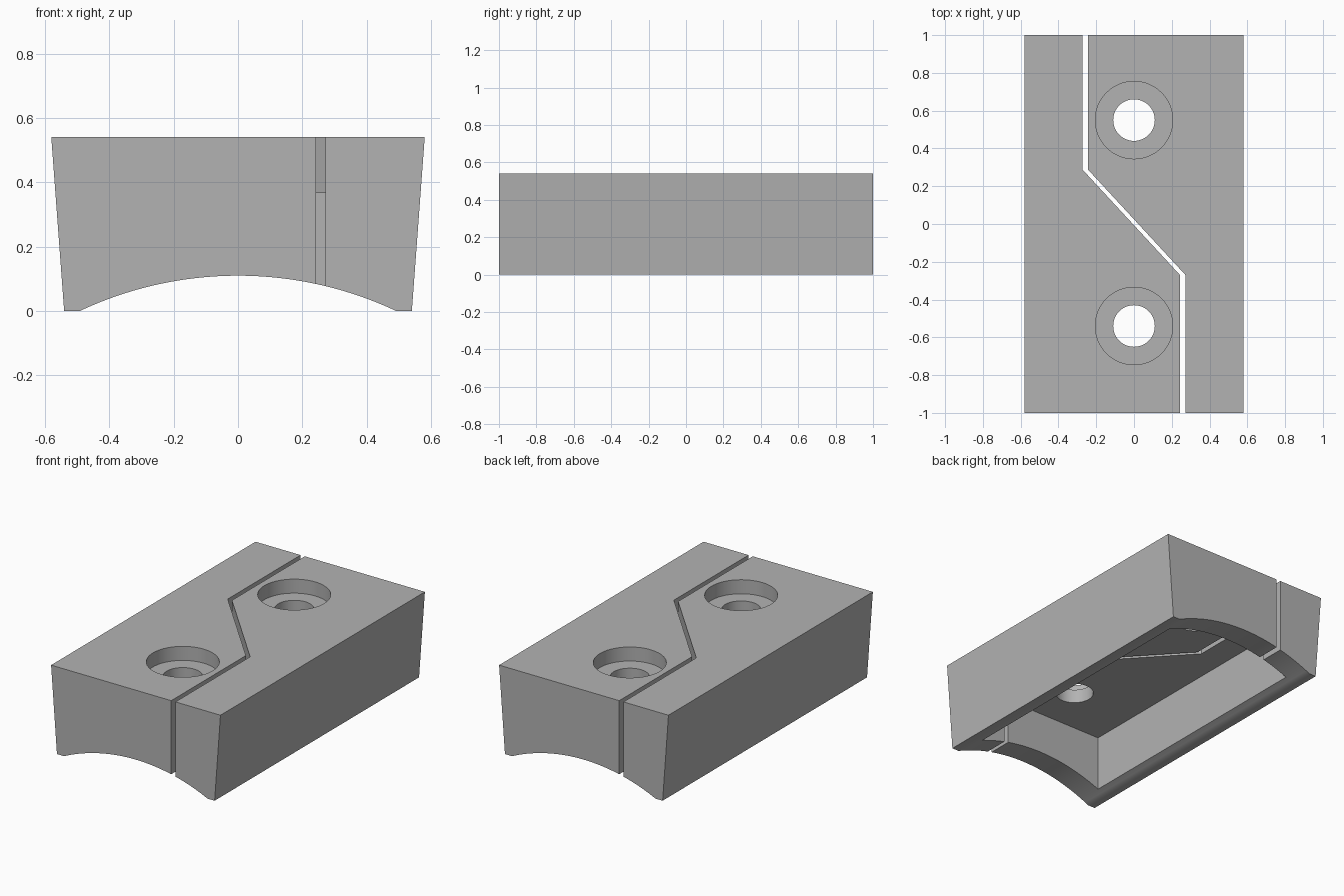
import bpy, bmesh, math
from mathutils import Vector

cube = bpy.data.objects.get("Cube")
if cube:
    bpy.data.objects.remove(cube, do_unlink=True)

HEIGHT, TOP_X, BASE_X, ARCH_X, ARCH_Z = 0.54, 0.58, 0.54, 0.492, 0.11
CEILING, LEDGE = 0.367, 0.453
HOLES_Y = (-0.54, 0.55)

grey = bpy.data.materials.new("satin grey")
grey.use_nodes = True
grey.diffuse_color = (0.45, 0.45, 0.45, 1)
grey.node_tree.nodes["Principled BSDF"].inputs["Base Color"].default_value = grey.diffuse_color


def prism(name, points, offset):
    """Extrude a closed outline of 3D points along an offset."""
    bm = bmesh.new()
    face = bm.faces.new([bm.verts.new(p) for p in points])
    new = bmesh.ops.extrude_face_region(bm, geom=[face])["geom"]
    verts = [v for v in new if isinstance(v, bmesh.types.BMVert)]
    bmesh.ops.translate(bm, verts=verts, vec=Vector(offset))
    bmesh.ops.recalc_face_normals(bm, faces=bm.faces)
    mesh = bpy.data.meshes.new(name)
    bm.to_mesh(mesh)
    bm.free()
    mesh.materials.append(grey)
    obj = bpy.data.objects.new(name, mesh)
    bpy.context.collection.objects.link(obj)
    return obj


def cut(obj, cutter):
    """Subtract a cutter, then remove it."""
    cutter.hide_render = True
    mod = obj.modifiers.new("cut", "BOOLEAN")
    mod.operation, mod.solver, mod.object = "DIFFERENCE", "EXACT", cutter
    bpy.ops.object.select_all(action="DESELECT")
    obj.select_set(True)
    bpy.context.view_layer.objects.active = obj
    bpy.ops.object.modifier_apply(modifier=mod.name)
    bpy.data.objects.remove(cutter, do_unlink=True)


def cylinder(radius, y, z0, z1):
    steps = [2 * math.pi * i / 64 for i in range(64)]
    ring = [(radius * math.cos(a), y + radius * math.sin(a), z0) for a in steps]
    return prism("hole_cutter", ring, (0, 0, z1 - z0))


def section():
    """Tapered end profile with an arched underside."""
    radius = (ARCH_X ** 2 + ARCH_Z ** 2) / (2 * ARCH_Z)
    sweep = math.asin(ARCH_X / radius)
    angles = [sweep * (i / 20 - 1) for i in range(41)]
    arch = [(radius * math.sin(a), ARCH_Z - radius + radius * math.cos(a)) for a in angles]
    outline = [(-BASE_X, 0)] + arch + [(BASE_X, 0), (TOP_X, HEIGHT), (-TOP_X, HEIGHT)]
    return [(x, -1, z) for x, z in outline]


def build_jaw(name, side):
    """One of the two interlocking halves; side is the sign of x it lies on."""
    jaw = prism(name, section(), (0, 2, 0))

    # Pocket below
    px, py = 0.44, 0.85
    pocket = [(-px, -py, -1), (px, -py, -1), (px, py, -1), (-px, py, -1)]
    cut(jaw, prism("pocket_cutter", pocket, (0, 0, 1 + CEILING)))

    # Counterbored screw holes
    for y in HOLES_Y:
        cut(jaw, cylinder(0.205, y, LEDGE, 1))
        cut(jaw, cylinder(0.11, y, 0.2, 0.8))

    # Remove the far half along the stepped split line
    gap, far = side * 0.0145, -side * 2
    split = [(-0.257, 2), (-0.257, 0.287), (0.257, -0.269), (0.257, -2)]
    outline = [(x + gap, y, -1) for x, y in split] + [(far, -2, -1), (far, 2, -1)]
    cut(jaw, prism("split_cutter", outline, (0, 0, 3)))

    bpy.ops.object.shade_smooth_by_angle(angle=math.radians(25))
    return jaw


build_jaw("left_jaw", 1)
build_jaw("right_jaw", -1)
